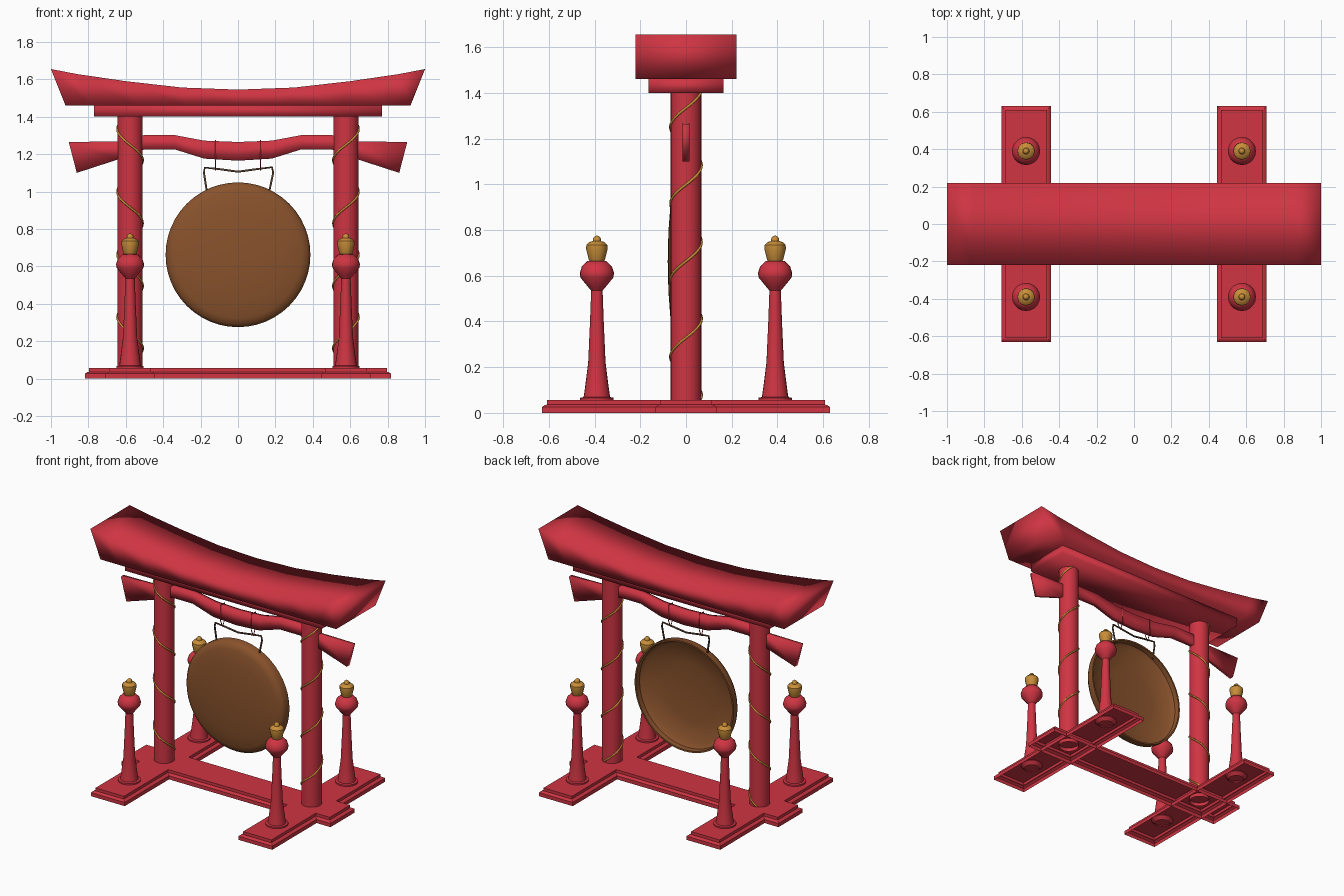
import bpy, bmesh
from math import sin, cos, pi, radians

if "Cube" in bpy.data.objects:
    bpy.data.objects.remove(bpy.data.objects["Cube"])


def material(name, rgb):
    m = bpy.data.materials.new(name)
    m.diffuse_color = (*rgb, 1)
    m.use_nodes = True
    m.node_tree.nodes["Principled BSDF"].inputs["Base Color"].default_value = m.diffuse_color
    return m


RED = material("red_lacquer", (0.62, 0.035, 0.055))
GOLD = material("gold", (0.58, 0.27, 0.04))
BRONZE = material("bronze", (0.25, 0.085, 0.025))
CORD = material("cord", (0.10, 0.05, 0.03))


def loft(name, rings, mat, caps=(True, True), angle=None):
    """Skin a row of closed rings; angle None = flat, 180 = fully smooth."""
    bm = bmesh.new()
    rows = [[bm.verts.new(p) for p in ring] for ring in rings]
    n = len(rows[0])
    for a, b in zip(rows, rows[1:]):
        for i in range(n):
            j = (i + 1) % n
            bm.faces.new((a[i], a[j], b[j], b[i]))
    if caps[0]:
        bm.faces.new(rows[0])
    if caps[1]:
        bm.faces.new(rows[-1])
    bmesh.ops.remove_doubles(bm, verts=bm.verts, dist=1e-5)
    bmesh.ops.recalc_face_normals(bm, faces=bm.faces)
    me = bpy.data.meshes.new(name)
    bm.to_mesh(me)
    bm.free()
    me.materials.append(mat)
    if angle:
        me.shade_smooth()
        if angle < 180:
            me.set_sharp_from_angle(angle=radians(angle))
    ob = bpy.data.objects.new(name, me)
    bpy.context.collection.objects.link(ob)
    return ob


def lathe(name, profile, mat, loc=(0, 0, 0), n=24, angle=40):
    rings = [[(r * cos(2 * pi * i / n), r * sin(2 * pi * i / n), z)
              for i in range(n)] for r, z in profile]
    ob = loft(name, rings, mat, (False, False), angle)
    ob.location = loc
    return ob


def wire(name, pts, radius, mat, closed=False):
    cu = bpy.data.curves.new(name, 'CURVE')
    cu.dimensions = '3D'
    cu.bevel_depth = radius
    cu.bevel_resolution = 1
    cu.use_fill_caps = True
    sp = cu.splines.new('POLY')
    sp.points.add(len(pts) - 1)
    for p, co in zip(sp.points, pts):
        p.co = (*co, 1)
    sp.use_cyclic_u = closed
    cu.materials.append(mat)
    ob = bpy.data.objects.new(name, cu)
    bpy.context.collection.objects.link(ob)
    return ob


def rect(cx, hx, hy, z):
    return [(cx - hx, -hy, z), (cx + hx, -hy, z), (cx + hx, hy, z), (cx - hx, hy, z)]


def base_bar(name, cx, hx, hy):
    # stepped plinth, hollow underneath
    steps = [(0, 0), (0, 0.026), (0.012, 0.034), (0.021, 0.036), (0.021, 0.056)]
    loft(name, [rect(cx, hx - d, hy - d, z) for d, z in steps], RED, (False, True))


def beam(name, half):
    """Beam along x from half stations (x_top, x_bottom, z_top, z_bottom, half_depth)."""
    full = [(-a, -b, t, u, h) for a, b, t, u, h in half] + half[-2::-1]
    rings = [[(b, -h, u), (b, h, u), (a, h, t), (a, -h, t)] for a, b, t, u, h in full]
    return loft(name, rings, RED, angle=180)


PX, PY = 0.577, 0.39

# Base
base_bar("base_crossbar", 0, 0.818, 0.135)
for side, s in (("left", -1), ("right", 1)):
    base_bar(f"base_foot_{side}", s * PX, 0.132, 0.63)

# Pillars with gold spiral, mirrored left to right
for side, s in (("left", -1), ("right", 1)):
    lathe(f"pillar_{side}", [(0.067, 0.03), (0.067, 1.41)], RED, (s * PX, 0, 0))
    pts = []
    for i in range(161):
        z = 0.06 + 1.34 * i / 160
        t = -pi / 2 + 2 * pi * (z - 0.245) / 0.335
        pts.append((s * (PX + 0.068 * cos(t)), 0.068 * sin(t), z))
    wire(f"pillar_spiral_{side}", pts, 0.006, GOLD)

# Small corner posts with gold finials
POST = [(0.05, 0.03), (0.073, 0.052), (0.073, 0.066), (0.058, 0.069), (0.052, 0.11),
        (0.038, 0.22), (0.030, 0.40), (0.025, 0.535), (0.036, 0.548), (0.072, 0.592),
        (0.075, 0.612), (0.066, 0.640), (0.042, 0.664), (0, 0.668)]
FINIAL = [(0.028, 0.655), (0.036, 0.672), (0.047, 0.718), (0.046, 0.735), (0.034, 0.747),
          (0.018, 0.752), (0.017, 0.764), (0.009, 0.773), (0, 0.776)]
for fx, sx in (("left", -1), ("right", 1)):
    for fy, sy in (("front", -1), ("back", 1)):
        at = (sx * PX, sy * PY, 0)
        lathe(f"post_{fy}_{fx}", POST, RED, at, 20)
        lathe(f"finial_{fy}_{fx}", FINIAL, GOLD, at, 12)

# Roof, beam under it and the bent tie beam
beam("roof_beam", [(x, x * 0.922, z, 1.46, 0.22) for x, z in
                   ((1.0, 1.655), (0.86, 1.628), (0.6, 1.59), (0.3, 1.556), (0, 1.545))])
beam("roof_support", [(0.77, 0.77, 1.462, 1.40, 0.165), (0, 0, 1.462, 1.40, 0.165)])
beam("tie_beam", [(0.905, 0.862, 1.265, 1.10, 0.016), (0.64, 0.64, 1.268, 1.172, 0.016),
                  (0.5, 0.5, 1.302, 1.226, 0.02), (0.34, 0.34, 1.302, 1.226, 0.02),
                  (0.18, 0.18, 1.272, 1.176, 0.02), (0, 0, 1.265, 1.165, 0.02)])

# Gong: shallow domed dish with a turned rim, hollow at the back
GONG = [(0, 0.08), (0.13, 0.077), (0.25, 0.068), (0.34, 0.055), (0.372, 0.043), (0.387, 0.022),
        (0.387, -0.022), (0.376, -0.022), (0.372, 0.012), (0.345, 0.035), (0.2, 0.053), (0, 0.06)]
gong = lathe("gong", GONG, BRONZE, (0, 0, 0.662), 48)
gong.rotation_euler = (pi / 2, 0, 0)

# Hanging cord and the two loops that carry it
wire("hanging_cord", [(-0.165, 0, 0.99), (-0.182, 0, 1.10), (-0.178, 0, 1.128),
                      (-0.10, 0, 1.120), (0, 0, 1.106), (0.10, 0, 1.120),
                      (0.182, 0, 1.130), (0.188, 0, 1.10), (0.165, 0, 0.99)], 0.006, CORD)
for side, s in (("left", -1), ("right", 1)):
    wire(f"cord_loop_{side}", [(s * 0.12, -0.024, 1.275), (s * 0.12, -0.024, 1.165),
                               (s * 0.12, 0, 1.114), (s * 0.12, 0.024, 1.165),
                               (s * 0.12, 0.024, 1.275)], 0.003, RED, True)
